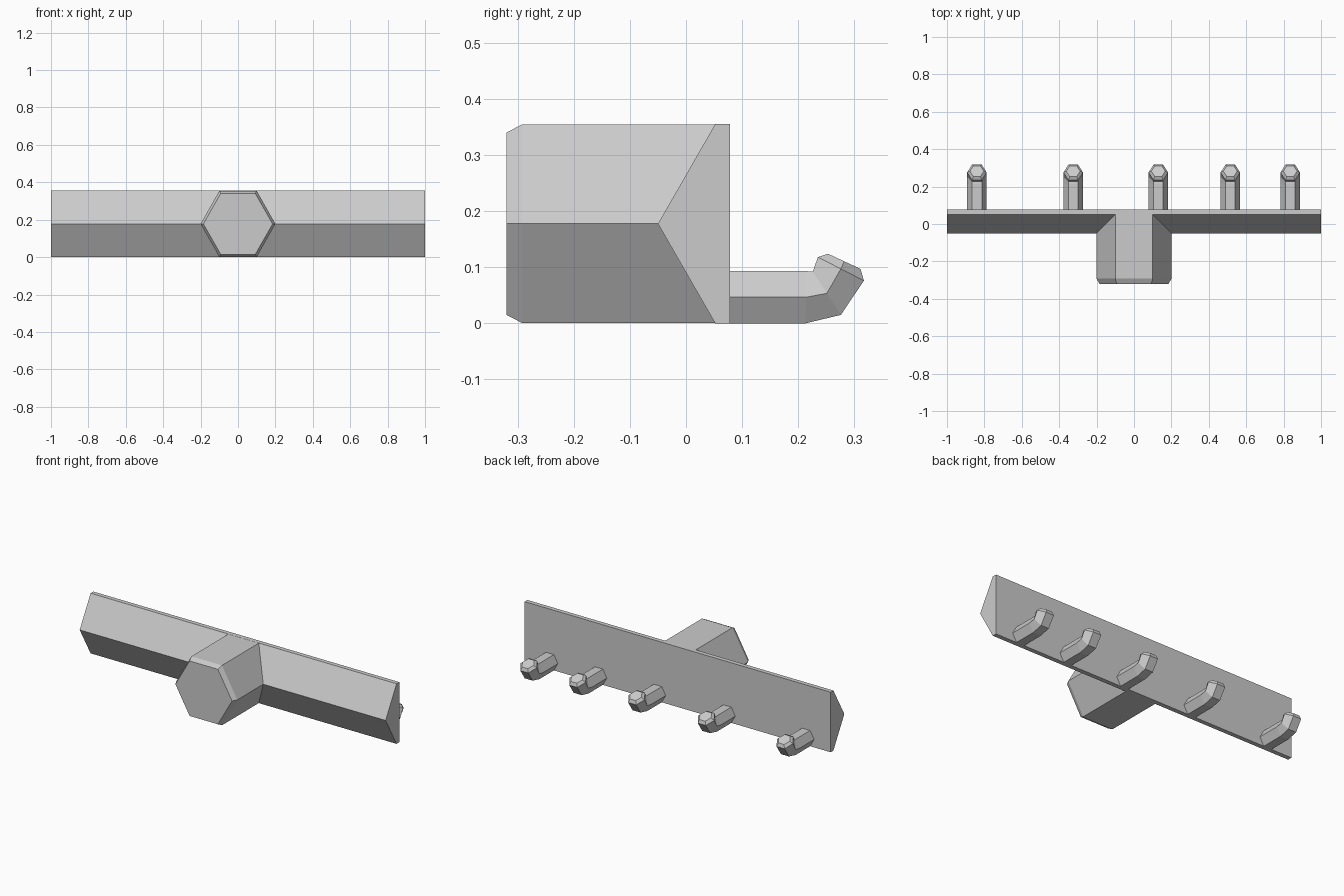
import bpy, bmesh, math

cube = bpy.data.objects.get("Cube")
if cube:
    bpy.data.objects.remove(cube, do_unlink=True)

grey = bpy.data.materials.new("light_grey")
grey.use_nodes = True
colour = (0.6, 0.6, 0.6, 1)
grey.diffuse_color = colour
grey.node_tree.nodes["Principled BSDF"].inputs["Base Color"].default_value = colour


def loft(name, rings):
    """Skin a row of matching rings and cap both ends."""
    bm = bmesh.new()
    loops = [[bm.verts.new(p) for p in ring] for ring in rings]
    n = len(loops[0])
    for a, b in zip(loops, loops[1:]):
        for i in range(n):
            j = (i + 1) % n
            bm.faces.new((a[i], a[j], b[j], b[i]))
    bm.faces.new(loops[0])
    bm.faces.new(loops[-1])
    bmesh.ops.recalc_face_normals(bm, faces=bm.faces)
    mesh = bpy.data.meshes.new(name)
    bm.to_mesh(mesh)
    bm.free()
    mesh.materials.append(grey)
    obj = bpy.data.objects.new(name, mesh)
    bpy.context.collection.objects.link(obj)
    return obj


HEIGHT, BACK = 0.355, 0.078
MID = HEIGHT / 2

# Long rail: half-hexagon section with a flat back
section = [(BACK, 0), (0.052, 0), (-0.05, MID), (0.052, HEIGHT), (BACK, HEIGHT)]
rail = loft("rail", [[(x, y, z) for y, z in section] for x in (-1, 1)])

# Central handle: hexagonal prism with a chamfered front
def hexagon(y, half_width, half_height):
    return [(half_width * math.cos(math.pi * k / 3), y,
             MID + half_height * math.sin(math.pi * k / 3) / math.sin(math.pi / 3))
            for k in range(6)]

handle = loft("handle", [hexagon(-0.32, 0.185, MID - 0.015),
                         hexagon(-0.292, 0.2, MID - 0.0005),
                         hexagon(0.06, 0.2, MID - 0.0005)])

# Upturned hexagonal pegs: (bottom y, z), (top y, z), half width
peg_rings = [
    ((0.07, 0), (0.07, 0.093), 0.052),
    ((0.213, 0), (0.215, 0.093), 0.052),
    ((0.276, 0.015), (0.226, 0.092), 0.052),
    ((0.317, 0.076), (0.235, 0.118), 0.052),
    ((0.311, 0.097), (0.253, 0.124), 0.037),
]


def peg_ring(x, bottom, top, w):
    mid = [(b + t) / 2 for b, t in zip(bottom, top)]
    return [(x + w, *mid), (x + w / 2, *top), (x - w / 2, *top),
            (x - w, *mid), (x - w / 2, *bottom), (x + w / 2, *bottom)]


for i, x in enumerate((-0.84, -0.325, 0.13, 0.515, 0.835)):
    loft(f"peg_{i + 1}", [peg_ring(x, *ring) for ring in peg_rings])
